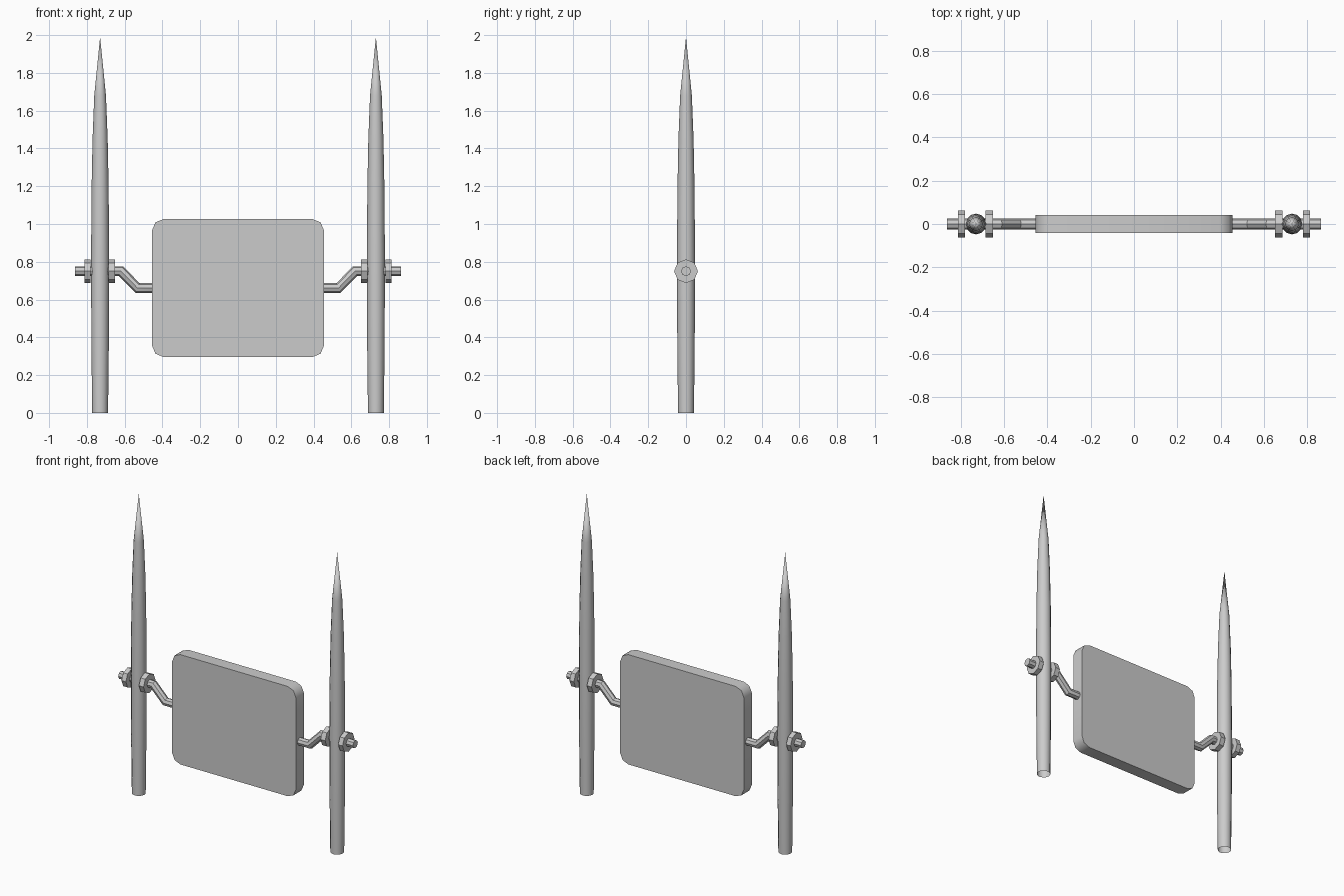
import bpy, bmesh
from math import sin, cos, pi, sqrt, radians
from mathutils import Vector

if "Cube" in bpy.data.objects:
    bpy.data.objects.remove(bpy.data.objects["Cube"])


def make(name, rings, cap_start=True, cap_end=True, mirror=True, smooth=35):
    """Skin a list of equal-sized vertex rings; a one-point ring is a tip."""
    bm = bmesh.new()
    loops = [[bm.verts.new(p) for p in ring] for ring in rings]
    for a, b in zip(loops, loops[1:]):
        n = len(a)
        for i in range(n):
            j = (i + 1) % n
            if len(b) == 1:
                bm.faces.new((a[i], a[j], b[0]))
            else:
                bm.faces.new((a[i], a[j], b[j], b[i]))
    if cap_start:
        bm.faces.new(loops[0][::-1])
    if cap_end and len(loops[-1]) > 2:
        bm.faces.new(loops[-1])
    bmesh.ops.recalc_face_normals(bm, faces=bm.faces)
    me = bpy.data.meshes.new(name)
    bm.to_mesh(me)
    bm.free()
    ob = bpy.data.objects.new(name, me)
    bpy.context.collection.objects.link(ob)
    if mirror:
        ob.modifiers.new("Mirror", 'MIRROR')
    bpy.ops.object.select_all(action='DESELECT')
    ob.select_set(True)
    bpy.context.view_layer.objects.active = ob
    bpy.ops.object.shade_smooth_by_angle(angle=radians(smooth))
    return ob


def ring_x(x, z, r, n, m=Vector((0, 0, 1))):
    """Ring around an x-directed axis; m is the in-plane (mitre) vector."""
    return [Vector((x, 0, z)) + Vector((0, r * sin(2 * pi * i / n), 0))
            + m * r * cos(2 * pi * i / n) for i in range(n)]


# Pointed poles, open at the foot
POLE_X, SIDES = 0.73, 12
profile = [(0, 0.042), (0.35, 0.046), (0.8, 0.048), (1.2, 0.045),
           (1.45, 0.040), (1.68, 0.031)]
rings = [[(POLE_X + r * cos(2 * pi * i / SIDES), r * sin(2 * pi * i / SIDES), z)
          for i in range(SIDES)] for z, r in profile]
make("poles", rings + [[(POLE_X, 0, 1.99)]], cap_start=False, smooth=40)

# Cranked axle rods
AXLE_Z = 0.75
path = [Vector(p) for p in ((0.45, 0, 0.661), (0.532, 0, 0.661),
                            (0.62, 0, AXLE_Z), (0.863, 0, AXLE_Z))]
rings = []
for i, p in enumerate(path):
    d_in = (p - path[max(i - 1, 0)]).normalized() if i else (path[1] - p).normalized()
    d_out = (path[i + 1] - p).normalized() if i < len(path) - 1 else d_in
    d = (d_in + d_out).normalized()
    m = Vector((-d.z, 0, d.x)) / d.dot(d_in)
    rings.append(ring_x(p.x, p.z, 0.026, 8, m))
make("axle_rods", rings)

# Octagonal collars either side of each pole
for name, x0, x1 in (("inner_collars", 0.651, 0.685), ("outer_collars", 0.781, 0.813)):
    make(name, [ring_x(x, AXLE_Z, 0.063, 8) for x in (x0, x1)])

# Hanging panel with rounded corners
HW, Z0, Z1, HT, R = 0.455, 0.296, 1.026, 0.042, 0.06
outline = []
for cx, cz, start in ((HW - R, Z1 - R, 0), (R - HW, Z1 - R, 90),
                      (R - HW, Z0 + R, 180), (HW - R, Z0 + R, 270)):
    for k in range(3):
        a = radians(start + 45 * k)
        outline.append((cx + R * cos(a), cz + R * sin(a)))
make("panel", [[(x, y, z) for x, z in outline] for y in (-HT, HT)],
     mirror=False, smooth=50)
